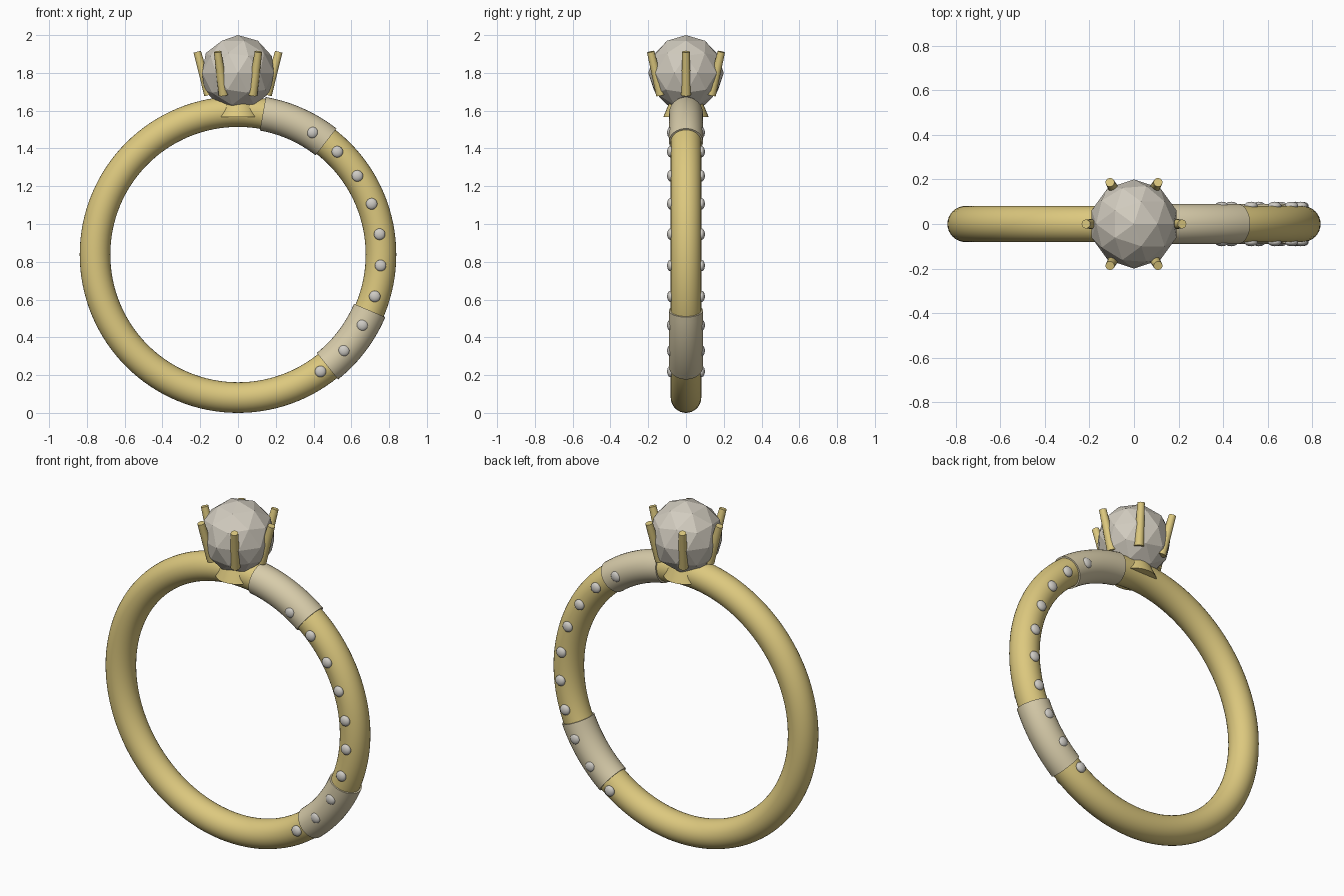
import bpy, bmesh, math
from mathutils import Vector

if "Cube" in bpy.data.objects:
    bpy.data.objects.remove(bpy.data.objects["Cube"])

RING_Z, RING_R, TUBE_R = 0.838, 0.757, 0.081
GEM_Z, GEM_R = 1.8, 0.2


def material(name, rgb):
    m = bpy.data.materials.new(name)
    m.diffuse_color = (*rgb, 1)
    m.use_nodes = True
    m.node_tree.nodes["Principled BSDF"].inputs["Base Color"].default_value = m.diffuse_color
    return m


gold = material("gold", (0.72, 0.58, 0.21))
pale_gold = material("pale gold", (0.68, 0.60, 0.40))
crystal = material("crystal", (0.64, 0.60, 0.52))
silver = material("silver", (0.62, 0.60, 0.56))


def finish(obj, name, mat, smooth=True):
    obj.name = name
    obj.data.materials.append(mat)
    if smooth:
        bpy.ops.object.shade_smooth_by_angle(angle=math.radians(40))
    return obj


def ring_point(deg, y=0.0):
    a = math.radians(deg)
    return Vector((RING_R * math.cos(a), y, RING_Z + RING_R * math.sin(a)))


def sleeve(name, start, end, radius, steps=12, sides=32):
    """Tube section wrapped around the band between two angles."""
    bm = bmesh.new()
    loops = []
    for i in range(steps + 1):
        deg = start + (end - start) * i / steps
        out = (ring_point(deg) - Vector((0, 0, RING_Z))).normalized()
        loop = []
        for j in range(sides):
            t = math.tau * j / sides
            offset = out * math.cos(t) + Vector((0, math.sin(t), 0))
            loop.append(bm.verts.new(ring_point(deg) + offset * radius))
        loops.append(loop)
    for a, b in zip(loops, loops[1:]):
        for j in range(sides):
            k = (j + 1) % sides
            bm.faces.new((a[j], a[k], b[k], b[j]))
    bm.faces.new(loops[0])
    bm.faces.new(loops[-1])
    bmesh.ops.recalc_face_normals(bm, faces=bm.faces)
    mesh = bpy.data.meshes.new(name)
    bm.to_mesh(mesh)
    bm.free()
    obj = bpy.data.objects.new(name, mesh)
    bpy.context.collection.objects.link(obj)
    bpy.ops.object.select_all(action="DESELECT")
    obj.select_set(True)
    bpy.context.view_layer.objects.active = obj
    return finish(obj, name, pale_gold)


# Band
bpy.ops.mesh.primitive_torus_add(
    major_radius=RING_R, minor_radius=TUBE_R, major_segments=128,
    minor_segments=32, location=(0, 0, RING_Z), rotation=(math.pi / 2, 0, 0))
finish(bpy.context.object, "band", gold)

# Pale sleeves on the right side of the band
sleeve("upper_sleeve", 80, 52, 0.09)
sleeve("lower_sleeve", -23, -51.3, 0.09)

# Small flattened stones along both faces of the band
for side, y in (("front", -0.082), ("back", 0.082)):
    for i in range(10):
        bpy.ops.mesh.primitive_uv_sphere_add(
            segments=20, ring_count=12, radius=0.03,
            location=ring_point(58.6 - 12.6 * i, y))
        stone = bpy.context.object
        stone.scale.y = 0.6
        finish(stone, f"{side}_small_stone_{i + 1}", silver)

# Flared base under the gem
bpy.ops.mesh.primitive_cone_add(
    vertices=32, radius1=0.12, radius2=0.07, depth=0.12, location=(0, 0, 1.627))
finish(bpy.context.object, "gem_base", gold)

# Faceted gem
bpy.ops.mesh.primitive_ico_sphere_add(
    subdivisions=2, radius=GEM_R, location=(0, 0, GEM_Z))
finish(bpy.context.object, "gem", crystal, smooth=False)

# Six prongs leaning outward around the gem
for i in range(6):
    a = math.radians(60 * i)
    out = Vector((math.cos(a), math.sin(a), 0))
    low = out * 0.153 + Vector((0, 0, 1.683))
    high = out * 0.216 + Vector((0, 0, 1.912))
    axis = high - low
    bpy.ops.mesh.primitive_cone_add(
        vertices=16, radius1=0.026, radius2=0.02, depth=axis.length,
        location=(low + high) / 2,
        rotation=axis.to_track_quat("Z", "Y").to_euler())
    finish(bpy.context.object, f"prong_{i + 1}", gold)
